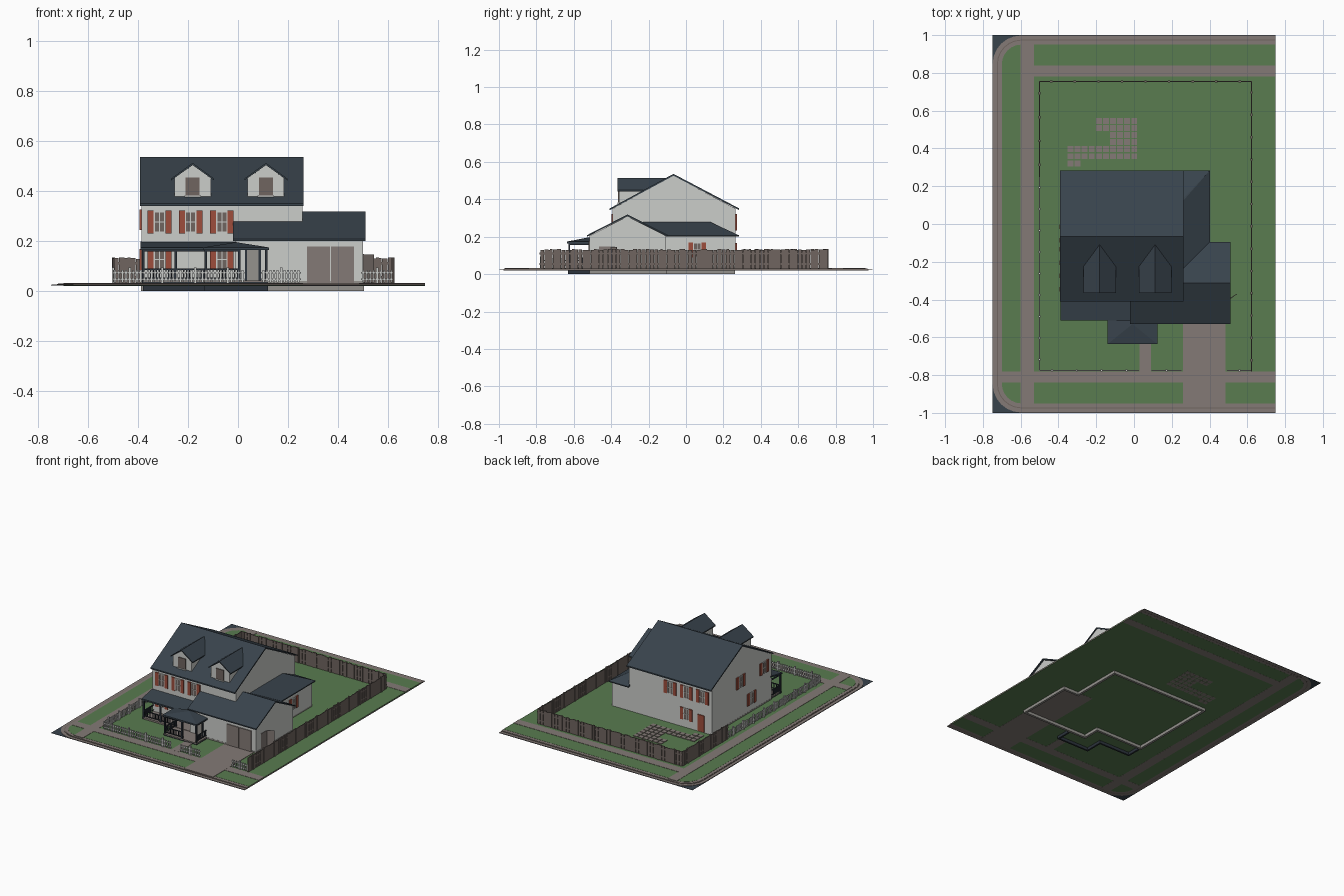
import bpy, bmesh, math, random
from mathutils import Vector

if "Cube" in bpy.data.objects:
    bpy.data.objects.remove(bpy.data.objects["Cube"])
random.seed(4)

def mat(name, r, g, b):
    m = bpy.data.materials.new(name)
    m.diffuse_color = (r, g, b, 1)
    m.use_nodes = True
    m.node_tree.nodes["Principled BSDF"].inputs["Base Color"].default_value = m.diffuse_color
    return m

GRASS = mat("grass green", 0.10, 0.20, 0.08)
ROOF = mat("slate blue", 0.040, 0.056, 0.072)
WALL = mat("wall white", 0.60, 0.61, 0.59)
RED = mat("shutter red", 0.34, 0.075, 0.045)
PAVE = mat("paving taupe", 0.23, 0.195, 0.18)
WOOD = mat("fence brown", 0.16, 0.13, 0.115)
STONE = mat("foundation grey", 0.30, 0.29, 0.27)
DARK = mat("porch dark", 0.025, 0.033, 0.045)

def finish(name, bm, m):
    bmesh.ops.recalc_face_normals(bm, faces=bm.faces)
    me = bpy.data.meshes.new(name)
    bm.to_mesh(me)
    bm.free()
    me.materials.append(m)
    ob = bpy.data.objects.new(name, me)
    bpy.context.collection.objects.link(ob)
    return ob

def prism(name, pts, a, b, axis, m):
    """Extrude a 2D outline from a to b along an axis."""
    put = {'x': lambda p, t: (t, p[0], p[1]), 'y': lambda p, t: (p[0], t, p[1]),
           'z': lambda p, t: (p[0], p[1], t)}[axis]
    bm = bmesh.new()
    lo = [bm.verts.new(put(p, a)) for p in pts]
    hi = [bm.verts.new(put(p, b)) for p in pts]
    n = len(pts)
    bm.faces.new(lo)
    bm.faces.new(hi)
    for i in range(n):
        bm.faces.new((lo[i], lo[(i + 1) % n], hi[(i + 1) % n], hi[i]))
    return finish(name, bm, m)

def hull(name, pts, m):
    bm = bmesh.new()
    vs = [bm.verts.new(p) for p in pts]
    bmesh.ops.convex_hull(bm, input=vs)
    return finish(name, bm, m)

def boxes(name, items, m):
    """Many axis-aligned boxes (x0,x1,y0,y1,z0,z1) in one mesh."""
    bm = bmesh.new()
    for x0, x1, y0, y1, z0, z1 in items:
        r = bmesh.ops.create_cube(bm, size=1)
        for v in r['verts']:
            v.co = ((x0 + x1) / 2 + v.co.x * (x1 - x0), (y0 + y1) / 2 + v.co.y * (y1 - y0),
                    (z0 + z1) / 2 + v.co.z * (z1 - z0))
    return finish(name, bm, m)

def run(p, q, t, z0, z1):
    """Box along a straight axis-aligned line with thickness t."""
    return (min(p[0], q[0]) - t/2, max(p[0], q[0]) + t/2,
            min(p[1], q[1]) - t/2, max(p[1], q[1]) + t/2, z0, z1)

def slats(p, q, pitch, w, t, z0, z1, jitter=0):
    """Upright boards spaced along a line."""
    p, q = Vector(p), Vector(q)
    n = max(1, round((q - p).length / pitch))
    along_x = abs(q.x - p.x) > abs(q.y - p.y)
    hx, hy = (w/2, t/2) if along_x else (t/2, w/2)
    out = []
    for i in range(n):
        c = p.lerp(q, (i + 0.5) / n)
        out.append((c.x - hx, c.x + hx, c.y - hy, c.y + hy, z0, z1 + random.uniform(-jitter, jitter)))
    return out

# ---- lot: street corners, gutter, curb, lawn ----
def lot(inset, r):
    x0, y1 = -0.75 + inset, 1 - inset
    arc = [(x0 + r - r * math.sin(k * math.pi / 12), y1 - r + r * math.cos(k * math.pi / 12)) for k in range(7)]
    return [(0.75, y1)] + arc + [(x, -y) for x, y in reversed(arc)] + [(0.75, -y1)]

boxes("street", [(-0.75, 0.75, -1, 1, 0.0215, 0.0225)], ROOF)
prism("gutter", lot(0.002, 0.15), 0.021, 0.025, 'z', PAVE)
prism("curb_joint", lot(0.024, 0.13), 0.0207, 0.0275, 'z', WOOD)
prism("curb", lot(0.029, 0.125), 0.0204, 0.029, 'z', PAVE)
prism("lawn", lot(0.05, 0.105), 0.02, 0.030, 'z', GRASS)

# ---- paving ----
G0, G1 = 0.0195, 0.0318
boxes("sidewalks", [(-0.60, -0.53, -0.96, 0.96, G0, G1), (-0.53, 0.75, 0.78, 0.84, G0, G1),
                    (-0.70, 0.75, -0.84, -0.78, G0, G1), (-0.70, -0.60, 0.79, 0.83, G0, G1 - .001)][:3], PAVE)
boxes("driveway", [(0.26, 0.485, -0.97, -0.51, G0 - .0003, G1 + .0005), (0.26, 0.5, -0.51, -0.11, G0 - .0003, 0.025)], PAVE)
boxes("front_walk", [(0.03, 0.09, -0.785, -0.62, G0 - .0003, G1 + .0003)], PAVE)
tiles = []
for x0, x1, y0, y1 in ((-0.205, 0.02, 0.49, 0.565), (-0.13, 0.02, 0.415, 0.49),
                       (-0.355, 0.02, 0.34, 0.415), (-0.355, -0.28, 0.302, 0.34)):
    for i in range(round((x1 - x0) / 0.0375)):
        for j in range(round((y1 - y0) / 0.0375)):
            a, b = x0 + i * 0.0375, y0 + j * 0.0375
            tiles.append((a + .003, a + .0345, b + .003, b + .0345, 0.0195, 0.034))
boxes("patio_tiles", tiles, PAVE)

# ---- foundations ----
def path_walls(pts, t, z0, z1):
    return [run(pts[i], pts[i + 1], t, z0, z1) for i in range(len(pts) - 1)]

base = [(-.38, -.385), (-.01, -.385), (-.01, -.508), (.498, -.508), (.498, -.112),
        (.38, -.112), (.38, .255), (-.38, .255), (-.38, -.385)]
boxes("foundation", path_walls(base, 0.016, 0, 0.04), STONE)
boxes("porch_base", path_walls([(-.375, -.40), (-.375, -.50), (-.13, -.50), (-.13, -.625), (.115, -.625), (.115, -.52)],
                               0.012, 0, 0.035), DARK)
boxes("porch_floor", [(-.38, -.0, -.506, -.39, .030, .042), (-.136, .12, -.63, -.51, .030, .0415)], PAVE)

# ---- main house ----
prism("main_walls", [(-.392, .029), (.265, .029), (.265, .35), (-.067, .527), (-.392, .35)], -.387, .258, 'x', WALL)
prism("main_roof", [(-.41, .35), (-.067, .536), (.283, .352), (.283, .343), (-.067, .526), (-.41, .341)],
      -.392, .263, 'x', ROOF)

# ---- garage, entry and side wing ----
prism("garage_walls", [(-.515, .029), (-.108, .029), (-.108, .205), (-.313, .309), (-.515, .205)], .25, .502, 'x', WALL)
prism("garage_roof", [(-.53, .208), (-.313, .319), (-.095, .208), (-.095, .20), (-.313, .31), (-.53, .20)],
      .258, .512, 'x', ROOF)
prism("entry_walls", [(-.515, .029), (-.385, .029), (-.385, .272), (-.515, .205)], -.01, .26, 'x', WALL)
prism("entry_roof", [(-.53, .208), (-.385, .282), (-.385, .273), (-.53, .20)], -.02, .26, 'x', ROOF)
boxes("wing_walls", [(.25, .388, -.12, .265, .029, .204)], WALL)
hull("wing_roof", [(x, y, z) for z in (.200, .207) for x, y in ((.25, -.25), (.402, -.25), (.402, .284), (.25, .284))]
     + [(.25, -.25, .281), (.262, -.25, .279), (.25, .125, .281), (.262, .125, .279)], ROOF)

# ---- dormers ----
for side, cx in (("left", -.182), ("right", .112)):
    prism(side + "_dormer_walls", [(cx - .073, .35), (cx + .073, .35), (cx + .073, .452), (cx, .504), (cx - .073, .452)],
          -.357, -.12, 'y', WALL)
    prism(side + "_dormer_roof", [(cx - .086, .45), (cx, .513), (cx + .086, .45), (cx + .086, .443), (cx, .504), (cx - .086, .443)],
          -.366, -.10, 'y', ROOF)

# ---- windows, doors and shutters ----
glass, trim, shutters = [], [], []

def place(face, plane, u0, u1, z0, z1, d):
    s = -1 if face in ("front", "left") else 1
    a, b = sorted((plane - s * .004, plane + s * d))
    return (u0, u1, a, b, z0, z1) if face in ("front", "back") else (a, b, u0, u1, z0, z1)

def window(face, plane, u, z0, z1, w=.046, shutter=True):
    h = w / 2
    glass.append(place(face, plane, u - h, u + h, z0, z1, .003))
    for a, b in ((u - h, u - h + .005), (u - .002, u + .002), (u + h - .005, u + h)):
        trim.append(place(face, plane, a, b, z0, z1, .005))
    for a, b in ((z0, z0 + .005), ((z0 + z1) / 2 - .002, (z0 + z1) / 2 + .002), (z1 - .005, z1)):
        trim.append(place(face, plane, u - h, u + h, a, b, .0055))
    if shutter:
        for s in (-1, 1):
            c = u + s * (h + .0125)
            shutters.append(place(face, plane, c - .012, c + .012, z0 - .002, z1 + .002, .007))

for u in (-.315, -.19, -.065):
    window("front", -.392, u, .232, .32)
    window("back", .265, u, .235, .32)
for u in (-.315, -.065):
    window("front", -.392, u, .085, .168)
window("back", .265, -.19, .085, .165)
for u, z in ((-.05, .245), (-.31, .245), (-.17, .085)):
    window("left", -.387, u, z, z + .08)
window("right", .388, .06, .09, .168)
for cx in (-.182, .112):
    glass.append(place("front", -.357, cx - .028, cx + .028, .382, .455, .006))
    trim.append(place("front", -.357, cx - .033, cx + .033, .376, .382, .009))
boxes("window_panes", glass, WOOD)
boxes("window_frames", trim, WALL)
boxes("shutters", shutters, RED)
boxes("front_door_frame", [place("front", -.515, .028, .092, .04, .172, .003)], DARK)
boxes("front_door", [place("front", -.515, .037, .083, .04, .163, .006)], STONE)
boxes("back_door", [place("back", .265, -.33, -.28, .035, .15, .006)], RED)
boxes("garage_door", [place("front", -.515, .277, .369, .03, .177, .006),
                      place("front", -.515, .373, .465, .03, .177, .006)], PAVE)
boxes("garage_side_frame", [place("right", .502, -.465, -.40, .03, .147, .003)], PAVE)
prism("garage_side_door", [(.503, -.402), (.545, -.372), (.543, -.369), (.501, -.398)], .033, .145, 'z', PAVE)

# ---- porch roof, posts and rails ----
prism("porch_roof", [(-.512, .173), (-.385, .197), (-.385, .187), (-.512, .163)], -.39, -.01, 'x', ROOF)
hull("porch_front_roof", [(x, y, z) for z in (.164, .174) for x in (-.14, .124) for y in (-.636, -.51)]
     + [(-.008, -.51, .195), (-.008, -.53, .195)], ROOF)
posts = [(-.38, -.50), (-.25, -.50), (-.13, -.50), (-.13, -.624), (.005, -.624), (.114, -.624)]
boxes("porch_posts", [(x - .005, x + .005, y - .005, y + .005, .03, .168) for x, y in posts], DARK)
rails = []
for p, q in (((-.38, -.50), (-.13, -.50)), ((-.38, -.50), (-.38, -.395)), ((-.13, -.624), (.005, -.624)),
             ((-.13, -.50), (-.13, -.624)), ((.114, -.624), (.114, -.518))):
    rails += [run(p, q, .005, .05, .054), run(p, q, .006, .084, .089), run(p, q, .006, .157, .166)]
    rails += slats(p, q, .012, .004, .004, .05, .086)
boxes("porch_rails", rails, DARK)

# ---- fences ----
wood = []
for p, q in (((.622, -.78), (.622, .755)), ((-.50, .755), (.622, .755)), ((-.50, .25), (-.50, .755))):
    wood += slats(p, q, .0225, .0205, .005, .03, .131, .003)
    wood += [run(p, q, .004, z, z + .01) for z in (.05, .105)]
    wood += slats(p, q, .12, .012, .012, .03, .134)
boxes("board_fence", wood, WOOD)
pickets = []
for p, q in (((-.50, -.775), (-.50, .25)), ((-.50, -.775), (.025, -.775)),
             ((.095, -.775), (.25, -.775)), ((.495, -.775), (.622, -.775))):
    pickets += slats(p, q, .0145, .007, .004, .034, .084)
    pickets += [run(p, q, .004, z, z + .005) for z in (.044, .07)]
    pickets += slats(p, q, .12, .010, .010, .03, .094)
boxes("picket_fence", pickets, WALL)
